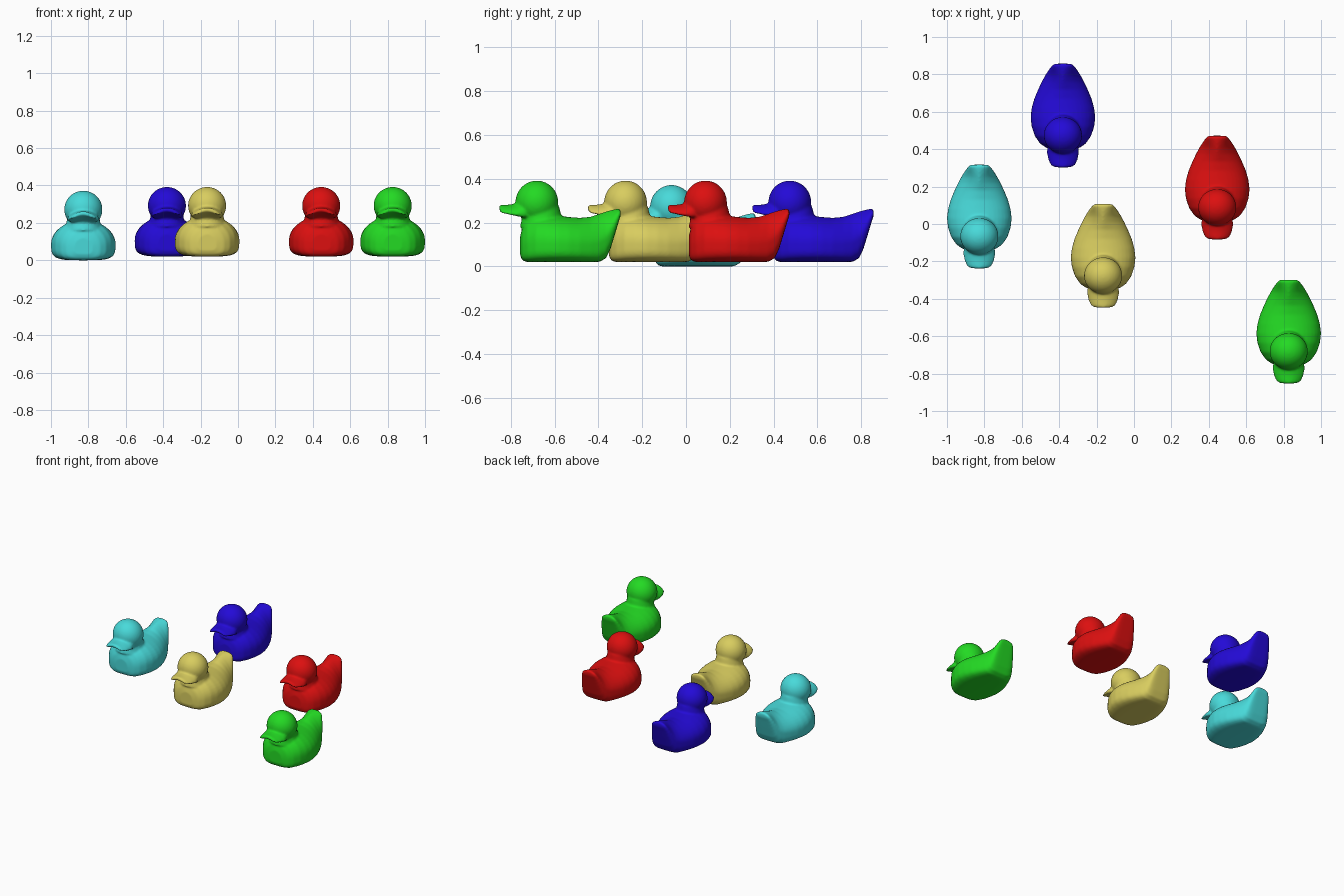
import bpy, bmesh, math
from mathutils import Matrix

cube = bpy.data.objects.get("Cube")
if cube:
    bpy.data.objects.remove(cube)

SIDES = 40


def loft(bm, sections, low_power, droop=0.0):
    """Closed skin over sections (y, half width, bottom, top, upper roundness)."""
    rings = []
    for y, hw, low, top, power in sections:
        mid = low + 0.42 * (top - low)
        ring = []
        for i in range(SIDES):
            t = 2 * math.pi * i / SIDES
            c, s = math.cos(t), math.sin(t)
            p, reach = (power, top - mid) if s >= 0 else (low_power, mid - low)
            x = hw * math.copysign(abs(c) ** (2 / p), c)
            z = mid + reach * math.copysign(abs(s) ** (2 / p), s)
            ring.append(bm.verts.new((x, y, z - droop * (x / hw) ** 2)))
        rings.append(ring)
    for a, b in zip(rings, rings[1:]):
        for i in range(SIDES):
            j = (i + 1) % SIDES
            bm.faces.new((a[i], a[j], b[j], b[i]))
    bm.faces.new(rings[0][::-1])
    bm.faces.new(rings[-1])


def duck_mesh():
    bm = bmesh.new()
    # body, from chest to raised tail
    loft(bm, [
        (-.182, .05, .03, .12, 2), (-.172, .09, .008, .158, 2),
        (-.15, .122, 0, .19, 2), (-.11, .15, 0, .212, 2),
        (-.06, .167, 0, .216, 2), (-.01, .173, 0, .212, 2),
        (.04, .167, 0, .206, 2), (.09, .153, 0, .202, 1.9),
        (.14, .132, 0, .207, 1.7), (.18, .113, .001, .221, 1.5),
        (.21, .097, .018, .231, 1.5), (.23, .085, .06, .237, 1.6),
        (.25, .072, .125, .241, 1.8), (.268, .058, .185, .244, 2.2),
        (.277, .045, .212, .238, 2.2)], 4)
    # bill
    loft(bm, [
        (-.279, .042, .243, .258, 2), (-.268, .064, .236, .261, 2),
        (-.235, .08, .227, .262, 2), (-.2, .086, .217, .268, 2),
        (-.17, .083, .208, .285, 2), (-.11, .06, .205, .3, 2)], 2.5, .02)
    # head
    bmesh.ops.create_uvsphere(
        bm, u_segments=40, v_segments=24, radius=.1,
        matrix=Matrix.Translation((0, -.106, .272)) @ Matrix.Diagonal((1.02, .98, 1, 1)))
    # neck
    bmesh.ops.create_cone(
        bm, cap_ends=True, segments=40, radius1=.1, radius2=.08, depth=.09,
        matrix=Matrix.Translation((0, -.083, .205)))
    bmesh.ops.recalc_face_normals(bm, faces=bm.faces)
    mesh = bpy.data.meshes.new("duck")
    bm.to_mesh(mesh)
    bm.free()
    return mesh


def material(name, rgb):
    mat = bpy.data.materials.new(name)
    mat.use_nodes = True
    colour = (*rgb, 1)
    mat.diffuse_color = colour
    for node in mat.node_tree.nodes:
        if node.type == 'BSDF_PRINCIPLED':
            node.inputs["Base Color"].default_value = colour
    return mat


# the five floating ducks: colour name, linear colour, position
DUCKS = [
    ("cyan", (.065, .70, .70), (-.827, .04, 0)),
    ("blue", (.017, .003, .68), (-.38, .58, .02)),
    ("yellow", (.69, .61, .115), (-.165, -.17, .02)),
    ("red", (.72, .005, .005), (.445, .195, .02)),
    ("green", (.017, .70, .017), (.827, -.575, .02)),
]

base = duck_mesh()
for name, rgb, place in DUCKS:
    mesh = base.copy()
    mesh.materials.append(material(name, rgb))
    mesh.shade_smooth()
    duck = bpy.data.objects.new(name + "_duck", mesh)
    bpy.context.collection.objects.link(duck)
    duck.location = place
    # fuse the parts into one soft skin
    fuse = duck.modifiers.new("fuse", 'REMESH')
    fuse.mode = 'VOXEL'
    fuse.voxel_size = .007
    fuse.use_smooth_shade = True
    soften = duck.modifiers.new("soften", 'SMOOTH')
    soften.factor = .5
    soften.iterations = 5
bpy.data.meshes.remove(base)
